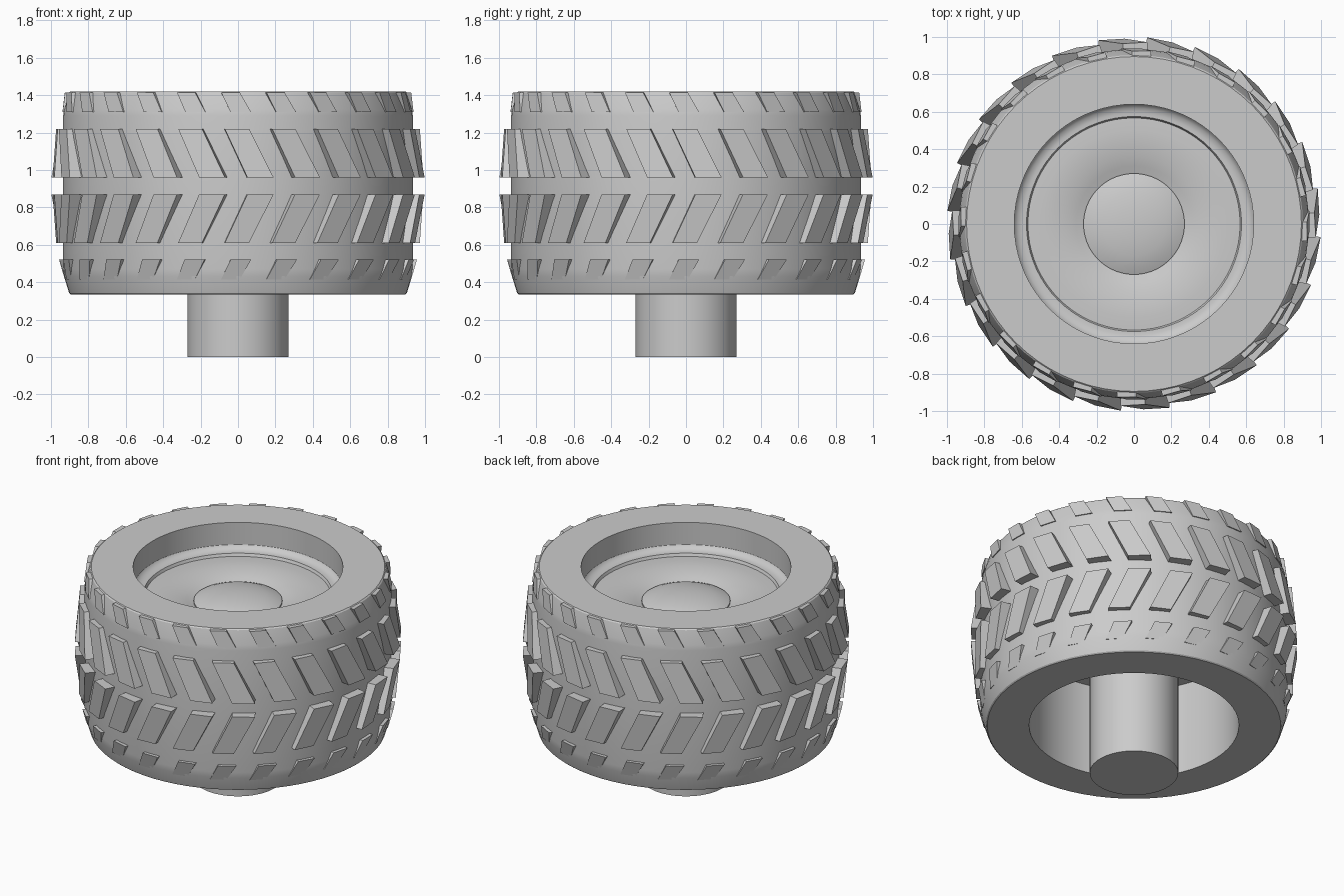
import bpy, bmesh, math
from mathutils import Matrix, Vector

cube = bpy.data.objects.get("Cube")
if cube:
    bpy.data.objects.remove(cube, do_unlink=True)

grey = bpy.data.materials.new("plain_grey")
grey.use_nodes = True
COLOUR = (0.6, 0.6, 0.6, 1)
grey.diffuse_color = COLOUR
grey.node_tree.nodes["Principled BSDF"].inputs["Base Color"].default_value = COLOUR

COUNT = 24          # tread blocks in each row
MID = 0.915         # height of the tread's centre line


def finish(name, bm, smooth=True):
    """Turn a bmesh into a named, coloured object."""
    bmesh.ops.recalc_face_normals(bm, faces=bm.faces)
    mesh = bpy.data.meshes.new(name)
    bm.to_mesh(mesh)
    bm.free()
    obj = bpy.data.objects.new(name, mesh)
    bpy.context.collection.objects.link(obj)
    mesh.materials.append(grey)
    if smooth:
        bpy.ops.object.select_all(action='DESELECT')
        obj.select_set(True)
        bpy.context.view_layer.objects.active = obj
        bpy.ops.object.shade_smooth_by_angle(angle=math.radians(30))
    return obj


def lathe(name, profile, closed=False, steps=72):
    """Revolve a radius/height profile about z."""
    bm = bmesh.new()
    verts = [bm.verts.new((r, 0, z)) for r, z in profile]
    edges = [bm.edges.new(p) for p in zip(verts, verts[1:])]
    if closed:
        edges.append(bm.edges.new((verts[-1], verts[0])))
    bmesh.ops.spin(bm, geom=verts + edges, cent=(0, 0, 0), axis=(0, 0, 1),
                   angle=math.tau, steps=steps, use_merge=True)
    bmesh.ops.remove_doubles(bm, verts=bm.verts, dist=0.0005)
    return finish(name, bm)


def tread_row(name, inner, outer, depth, centre):
    """Ring of slanted blocks; each end is (left, right, height, radius)."""
    bm = bmesh.new()
    for i in range(COUNT):
        turn = Matrix.Rotation(math.tau * i / COUNT + centre, 3, 'Z')
        rings = []
        for floor in (True, False):
            ring = []
            for (left, right, z, radius), flip in ((inner, False), (outer, True)):
                pair = (right, left) if flip else (left, right)
                r = depth if floor else radius
                ring += [bm.verts.new(turn @ Vector((t, -r, z))) for t in pair]
            rings.append(ring)
        low, high = rings
        bm.faces.new(low)
        bm.faces.new(high)
        for j in range(4):
            k = (j + 1) % 4
            bm.faces.new((low[j], low[k], high[k], high[j]))
    return finish(name, bm, smooth=False)


# Tyre body with open centre
lathe("tyre", [
    (0.64, 0.335), (0.895, 0.335), (0.903, 0.342), (0.93, 0.43), (0.935, 0.47),
    (0.935, 1.29), (0.93, 1.325), (0.903, 1.413), (0.895, 1.42), (0.64, 1.42),
], closed=True)

# Dished wheel disc with a rounded outer lip
lathe("wheel_disc", [
    (0.25, 0.95), (0.645, 0.95), (0.645, 1.28), (0.637, 1.265), (0.62, 1.25),
    (0.595, 1.243), (0.575, 1.243), (0.567, 1.225), (0.5, 1.228), (0.43, 1.225),
    (0.36, 1.213), (0.31, 1.2), (0.27, 1.185), (0.25, 1.18),
], closed=True)

# Axle with a shallow domed cap
lathe("axle", [
    (0, 0), (0.27, 0), (0.27, 1.195), (0.23, 1.212), (0.17, 1.228),
    (0.09, 1.239), (0, 1.243),
])

# Two mirrored chevron rows and two shoulder rows
for side, label in ((1, "upper"), (-1, "lower")):
    tread_row(label + "_tread",
              (-0.01, 0.13, MID + side * 0.045, 0.992),
              (-0.13, 0.0, MID + side * 0.305, 0.966),
              0.92, math.radians(3.5))
    lift = 0.938 if side > 0 else 0.956
    tread_row(label + "_shoulder_tread",
              (-0.05, 0.06, MID + side * 0.395, lift),
              (-0.10, 0.0, MID + side * 0.50, 0.925),
              0.88, math.radians(0.6))
